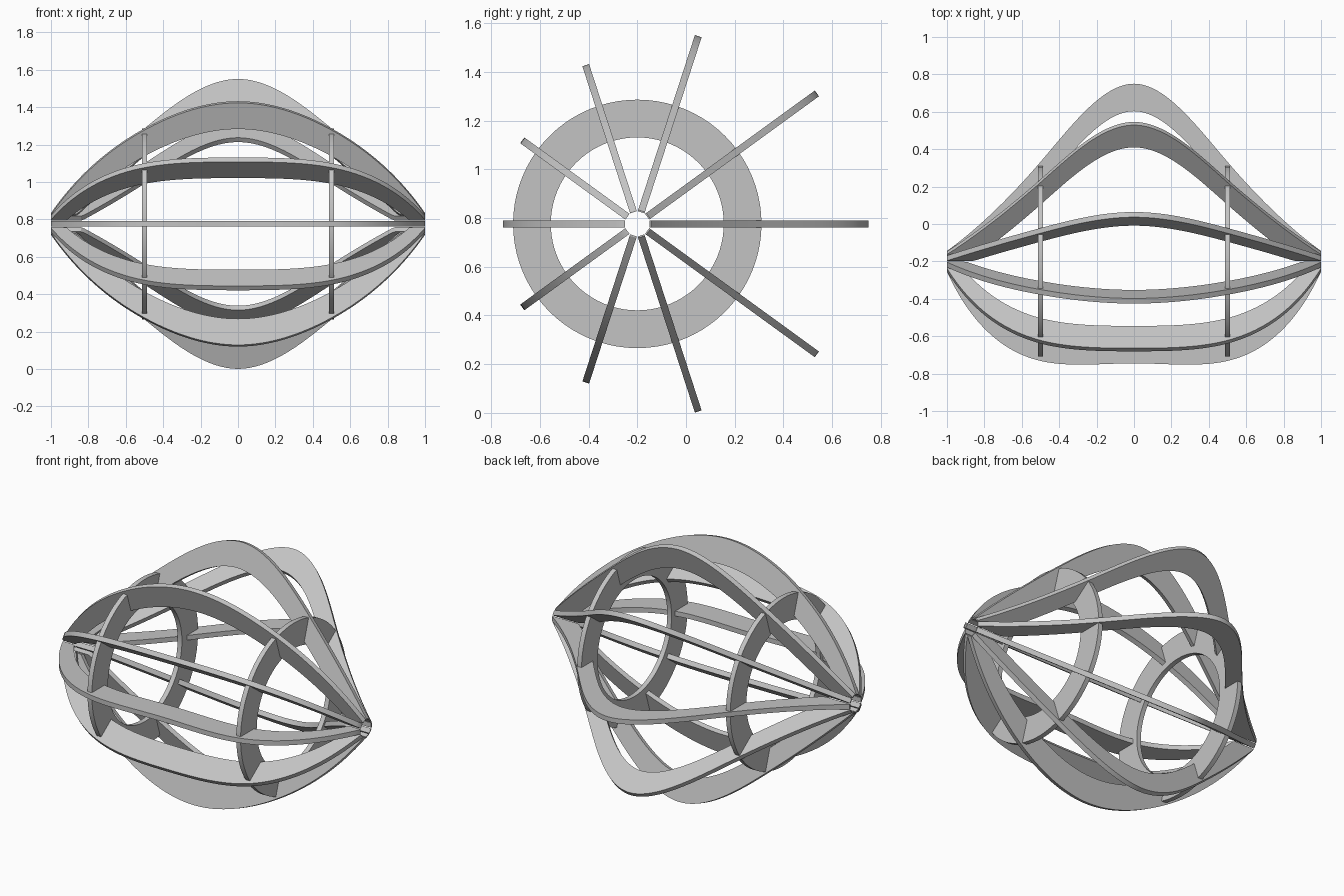
import bpy, bmesh, math
from mathutils import Matrix, Vector

cube = bpy.data.objects.get("Cube")
if cube:
    bpy.data.objects.remove(cube, do_unlink=True)

CENTRE = Vector((0, -0.2, 0.776))
RIBS = 10
THICK = 0.029
DEPTH = 0.147      # radial depth of each rib
BORE = 0.05        # clear radius around the long axis
RING_X = 0.5
STEPS = 24

grey = bpy.data.materials.new("plain grey")
grey.use_nodes = True
colour = (0.55, 0.55, 0.55, 1)
grey.diffuse_color = colour
grey.node_tree.nodes["Principled BSDF"].inputs["Base Color"].default_value = colour


def finish(name, bm):
    bmesh.ops.recalc_face_normals(bm, faces=bm.faces)
    mesh = bpy.data.meshes.new(name)
    bm.to_mesh(mesh)
    bm.free()
    obj = bpy.data.objects.new(name, mesh)
    bpy.context.collection.objects.link(obj)
    mesh.materials.append(grey)
    bpy.ops.object.select_all(action='DESELECT')
    obj.select_set(True)
    bpy.context.view_layer.objects.active = obj
    bpy.ops.object.shade_smooth_by_angle(angle=math.radians(30))
    return obj


def spline(values, h0, h1, even):
    """Cubic through three values, mirrored about the first, parabolic at the end."""
    a, b, c = values
    rhs = 6 * ((c - b) / h1 - (b - a) / h0)
    k = 2 * h0 + 3 * h1
    if even:
        e = 6 * (b - a) / h0 ** 2
        m0 = (k * e - rhs) / (2 * k - h0)
        m1 = e - 2 * m0
    else:
        m0, m1 = 0, rhs / k

    def piece(p, q, mp, mq, h, t):
        u = 1 - t
        return u * p + t * q + h * h / 6 * ((u ** 3 - u) * mp + (t ** 3 - t) * mq)

    first = [piece(a, b, m0, m1, h0, i / STEPS) for i in range(STEPS)]
    last = [piece(b, c, m1, m1, h1, i / STEPS) for i in range(STEPS + 1)]
    return first + last


def rib_profile(radius):
    """Outer edge as (x, radius) from one tip to the other."""
    xs, rs = (0, RING_X, 1), (radius, 0.532, 0.056)
    h0 = math.hypot(xs[1] - xs[0], rs[1] - rs[0])
    h1 = math.hypot(xs[2] - xs[1], rs[2] - rs[1])
    half = list(zip(spline(xs, h0, h1, False), spline(rs, h0, h1, True)))
    return [(-x, r) for x, r in reversed(half[1:])] + half


# Curved ribs fanned around the long axis, deepest at the back
for n in range(RIBS):
    angle = 2 * math.pi * n / RIBS
    bm = bmesh.new()
    rows = []
    for x, r in rib_profile(0.7475 + 0.2025 * math.cos(angle)):
        inner = max(r - DEPTH, BORE)
        s = THICK / 2
        section = [(r, -s), (r, s), (inner, s), (inner, -s)]
        rows.append([bm.verts.new((x, p, q)) for p, q in section])
    for a, b in zip(rows, rows[1:]):
        for i in range(4):
            j = (i + 1) % 4
            bm.faces.new((a[i], a[j], b[j], b[i]))
    bm.faces.new(rows[0])
    bm.faces.new(rows[-1])
    turn = Matrix.Translation(CENTRE) @ Matrix.Rotation(angle, 4, 'X')
    bmesh.ops.transform(bm, matrix=turn, verts=bm.verts)
    finish(f"rib_{n + 1}", bm)

# Flat rings that tie the ribs together
for side, name in ((-1, "right_ring"), (1, "left_ring")):
    bm = bmesh.new()
    s = THICK / 2
    section = [bm.verts.new((side * RING_X + dx, r, 0))
               for dx, r in ((-s, 0.355), (s, 0.355), (s, 0.51), (-s, 0.51))]
    edges = [bm.edges.new((section[i], section[(i + 1) % 4])) for i in range(4)]
    bmesh.ops.spin(bm, geom=section + edges, cent=(0, 0, 0), axis=(1, 0, 0),
                   angle=2 * math.pi, steps=80, use_duplicate=False)
    bmesh.ops.remove_doubles(bm, verts=bm.verts, dist=0.0005)
    bmesh.ops.translate(bm, vec=CENTRE, verts=bm.verts)
    finish(name, bm)
